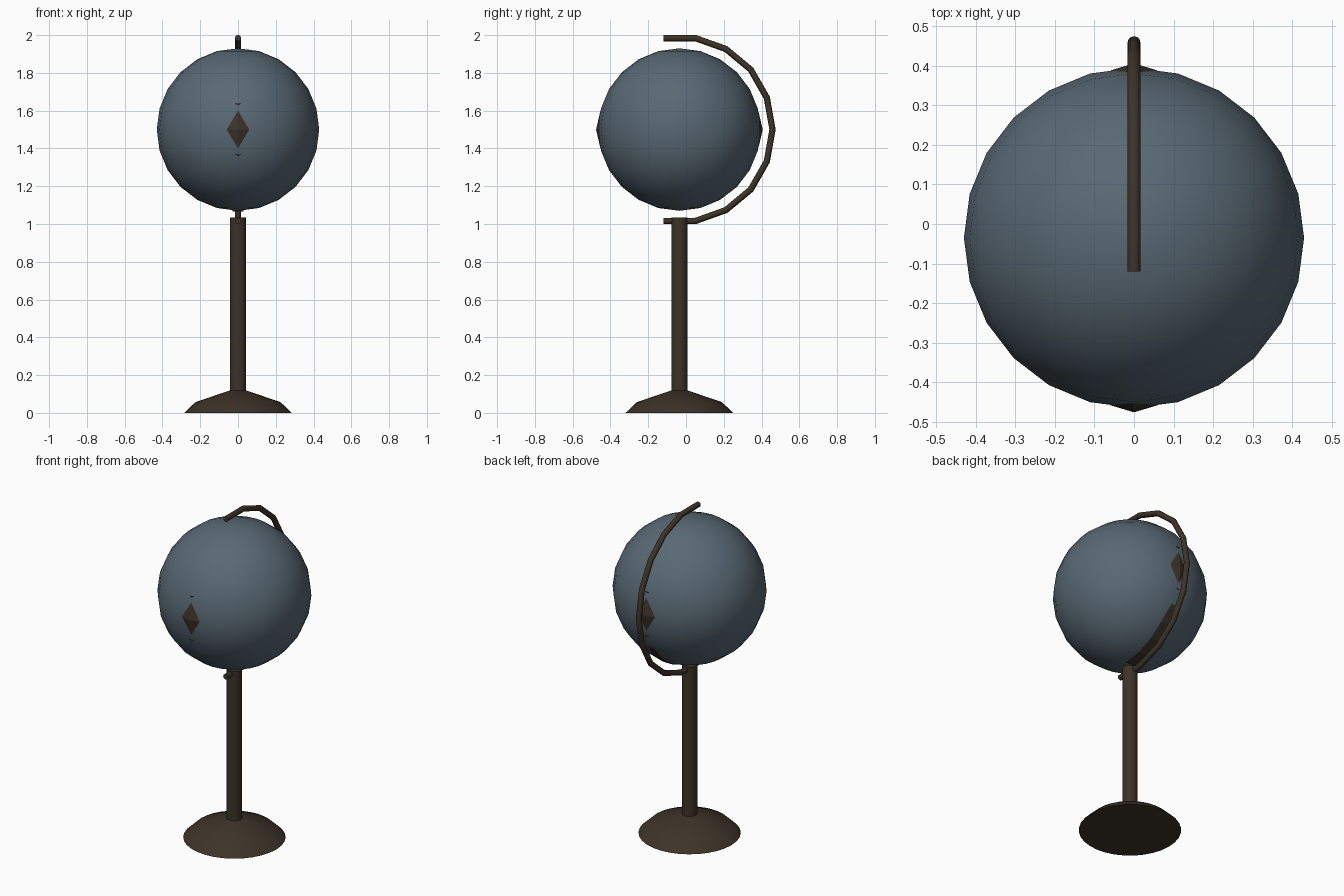
import bpy, bmesh, math
from mathutils import Vector

if "Cube" in bpy.data.objects:
    bpy.data.objects.remove(bpy.data.objects["Cube"])

CY, CZ, R = -0.035, 1.5, 0.43   # globe centre and radius


def material(name, rgb):
    m = bpy.data.materials.new(name)
    m.diffuse_color = (*rgb, 1)
    m.use_nodes = True
    m.node_tree.nodes["Principled BSDF"].inputs["Base Color"].default_value = m.diffuse_color
    return m


BLUE = material("slate blue", (0.100, 0.140, 0.175))
BROWN = material("dark brown", (0.046, 0.033, 0.021))


def build(name, bm, mat, angle=None):
    bmesh.ops.recalc_face_normals(bm, faces=bm.faces)
    me = bpy.data.meshes.new(name)
    bm.to_mesh(me)
    bm.free()
    ob = bpy.data.objects.new(name, me)
    bpy.context.collection.objects.link(ob)
    me.materials.append(mat)
    if angle:
        bpy.ops.object.select_all(action='DESELECT')
        ob.select_set(True)
        bpy.context.view_layer.objects.active = ob
        bpy.ops.object.shade_smooth_by_angle(angle=math.radians(angle))
    return ob


def sweep(bm, rings):
    """Skin a list of closed rings and cap both ends."""
    loops = [[bm.verts.new(p) for p in ring] for ring in rings]
    n = len(loops[0])
    for a, b in zip(loops, loops[1:]):
        for i in range(n):
            j = (i + 1) % n
            bm.faces.new((a[i], a[j], b[j], b[i]))
    bm.faces.new(loops[0])
    bm.faces.new(loops[-1])


def lathe(name, profile, sides):
    bm = bmesh.new()
    turn = [2 * math.pi * i / sides for i in range(sides)]
    sweep(bm, [[(r * math.cos(a), CY + r * math.sin(a), z) for a in turn]
               for r, z in profile])
    return build(name, bm, BROWN, 40)


# Stand: flared foot and straight post
lathe("base", [(0.285, 0), (0.225, 0.057), (0.04, 0.12)], 32)
lathe("post", [(0.043, 0.08), (0.043, 1.035)], 24)

# Globe
bm = bmesh.new()
bmesh.ops.create_uvsphere(bm, u_segments=24, v_segments=12, radius=R)
bmesh.ops.translate(bm, verts=bm.verts, vec=(0, CY, CZ))
build("globe", bm, BLUE, 40)

# Bent arm: half path mirrored about the globe's equator
half = [(-0.12, 0.484), (0.05, 0.484), (0.212, 0.426), (0.343, 0.317),
        (0.428, 0.168), (0.458, 0)]
path = [Vector((0, y, CZ + z)) for y, z in half]
path += [Vector((0, y, CZ - z)) for y, z in reversed(half[:-1])]
rings = []
for i, p in enumerate(path):
    before = (p - path[max(i - 1, 0)]).normalized()
    after = (path[min(i + 1, len(path) - 1)] - p).normalized()
    t = (before + after).normalized()
    side = Vector((1, 0, 0))
    out = t.cross(side)
    miter = 0.0165 / max(t.dot(after), t.dot(before))
    rings.append([p + side * 0.0165 * math.cos(a) + out * miter * math.sin(a)
                  for a in (2 * math.pi * k / 12 for k in range(12))])
bm = bmesh.new()
sweep(bm, rings)
build("arm", bm, BROWN, 40)

# Diamond studs on the front and back of the globe, with tiny flecks
for label, s in (("front", -1), ("back", 1)):
    bm = bmesh.new()
    tip = bm.verts.new((0, CY + s * 0.441, CZ))
    rim = [bm.verts.new((x, CY + s * y, CZ + z)) for x, y, z in
           ((0.06, 0.423, 0), (0, 0.418, 0.1), (-0.06, 0.423, 0), (0, 0.418, -0.1))]
    for i in range(4):
        bm.faces.new((tip, rim[i], rim[(i + 1) % 4]))
    bm.faces.new(rim)
    for z in (0.134, -0.134):
        y = CY + s * 0.413
        bm.faces.new([bm.verts.new((x, y, CZ + z + dz)) for x, dz in
                      ((-0.017, 0.004), (0.017, 0.004), (0, -0.008))])
    build(label + "_diamond", bm, BROWN)

# Thin dark strip along the lower back of the globe
bm = bmesh.new()
prev = None
for deg in range(30, 91, 15):
    a = math.radians(deg)
    w = 0.012 if deg == 30 else 0.03
    pair = [bm.verts.new((x, CY + 0.433 * math.cos(a), CZ - 0.433 * math.sin(a)))
            for x in (-w, w)]
    if prev:
        bm.faces.new((prev[0], prev[1], pair[1], pair[0]))
    prev = pair
build("lower_strip", bm, BROWN)
